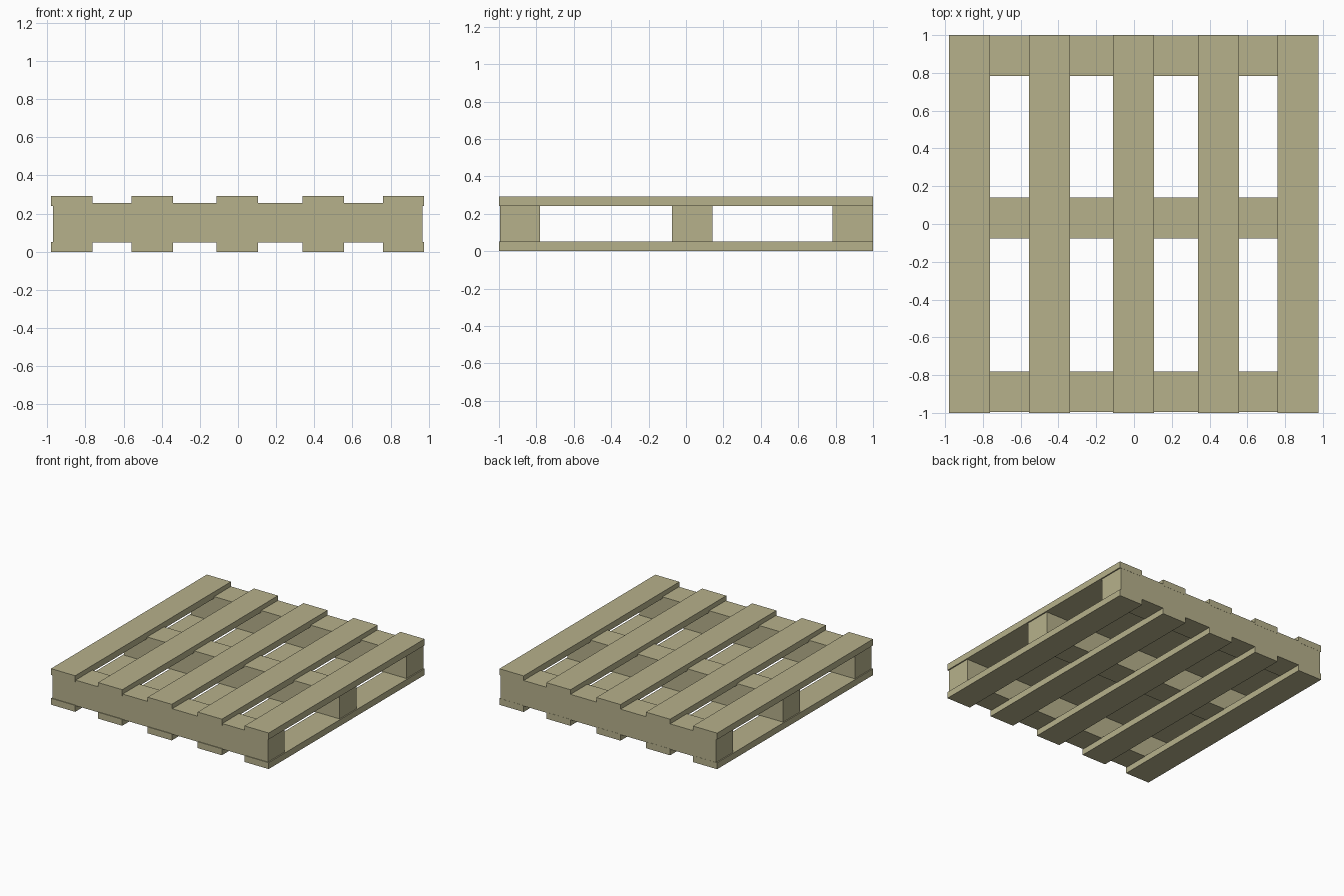
import bpy

if "Cube" in bpy.data.objects:
    bpy.data.objects.remove(bpy.data.objects["Cube"])

# Pale wood colour shared by every board
wood = bpy.data.materials.new("pale_wood")
wood.diffuse_color = (0.47, 0.44, 0.26, 1)
wood.use_nodes = True
wood.node_tree.nodes["Principled BSDF"].inputs["Base Color"].default_value = wood.diffuse_color


def board(name, x, y, z):
    """Box spanning the (min, max) ranges x, y and z."""
    spans = (x, y, z)
    bpy.ops.mesh.primitive_cube_add(size=1, location=[(a + b) / 2 for a, b in spans])
    ob = bpy.context.object
    ob.name = name
    ob.scale = [b - a for a, b in spans]
    bpy.ops.object.transform_apply(location=False, rotation=False, scale=True)
    ob.data.materials.append(wood)
    return ob


# Five slats on the top deck and five matching ones underneath
SLAT_WIDTH = 0.217
for i, left in enumerate((-0.98, -0.557, -0.112, 0.338, 0.759), 1):
    x = (left, left + SLAT_WIDTH)
    board(f"top_slat_{i}", x, (-1, 1), (0.241, 0.293))
    board(f"bottom_slat_{i}", x, (-1, 1), (0, 0.052))

# Three cross beams, let slightly into the decks
for name, y in (("front", (-0.994, -0.78)), ("middle", (-0.076, 0.141)), ("back", (0.783, 0.999))):
    board(f"{name}_beam", (-0.971, 0.966), y, (0.048, 0.255))
